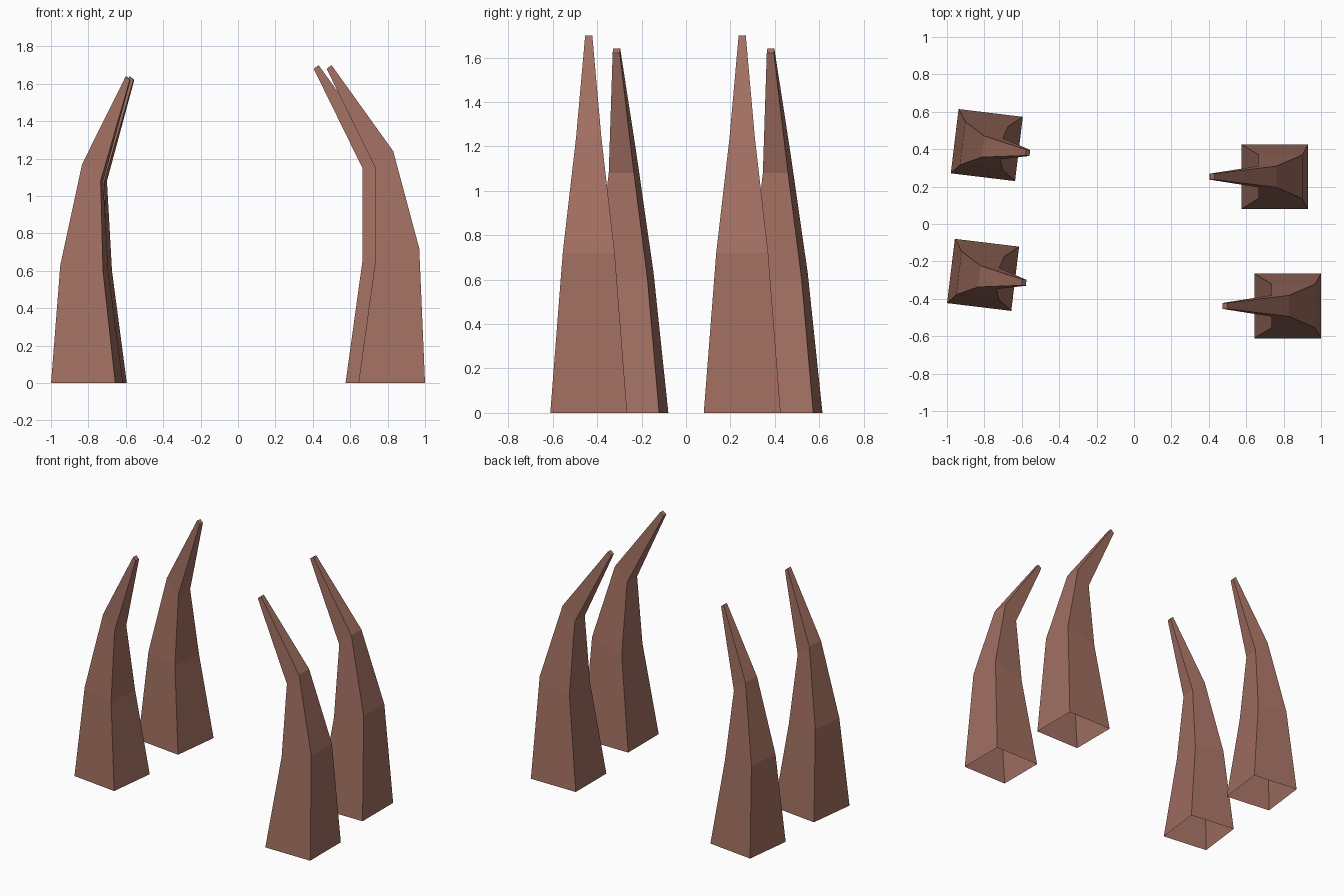
import bpy
import bmesh
import math
from mathutils import Matrix, Vector

cube = bpy.data.objects.get("Cube")
if cube:
    bpy.data.objects.remove(cube, do_unlink=True)

# Single clay-brown colour
clay = bpy.data.materials.new("reddish brown")
clay.use_nodes = True
colour = (0.36, 0.16, 0.12, 1.0)
clay.diffuse_color = colour
clay.node_tree.nodes["Principled BSDF"].inputs["Base Color"].default_value = colour

# Rings from base to tip: outer (u, z), inner (u, z), half width; +u bends inward
LEFT_RINGS = [
    ((-0.178, 0), (0.178, 0), 0.173),
    ((-0.147, 0.72), (0.088, 0.65), 0.117),
    ((-0.008, 1.24), (0.088, 1.15), 0.057),
    ((0.322, 1.70), (0.348, 1.68), 0.016),
]
RIGHT_RINGS = [
    ((-0.173, 0), (0.173, 0), 0.173),
    ((-0.13, 0.63), (0.10, 0.60), 0.117),
    ((-0.02, 1.17), (0.08, 1.08), 0.057),
    ((0.21, 1.64), (0.232, 1.62), 0.016),
]


def curved_spike(name, rings, centre, angle, lean=0.0):
    """Four-sided hollow tapering spike, open at the bottom, capped at the tip."""
    bm = bmesh.new()
    turn = Matrix.Rotation(math.radians(angle), 3, "Z")
    loops = []
    for outer, inner, w in rings:
        corners = [(outer, -w), (inner, -w), (inner, w), (outer, w)]
        loops.append([
            bm.verts.new(turn @ Vector((u, v, z)) + Vector((*centre, 0)) + Vector((0, lean * z, 0)))
            for (u, z), v in corners
        ])
    for low, high in zip(loops, loops[1:]):
        for i in range(4):
            j = (i + 1) % 4
            bm.faces.new((low[i], low[j], high[j], high[i]))
    bm.faces.new(loops[-1])
    mesh = bpy.data.meshes.new(name)
    bm.to_mesh(mesh)
    bm.free()
    mesh.materials.append(clay)
    obj = bpy.data.objects.new(name, mesh)
    bpy.context.scene.collection.objects.link(obj)
    return obj


# Left pair faces straight inward, right pair is slightly turned and shorter
curved_spike("front_left_spike", LEFT_RINGS, (0.822, -0.438), 180)
curved_spike("rear_left_spike", LEFT_RINGS, (0.753, 0.253), 180)
curved_spike("front_right_spike", RIGHT_RINGS, (-0.807, -0.272), -6.9, -0.009)
curved_spike("rear_right_spike", RIGHT_RINGS, (-0.787, 0.422), -6.9, -0.009)
